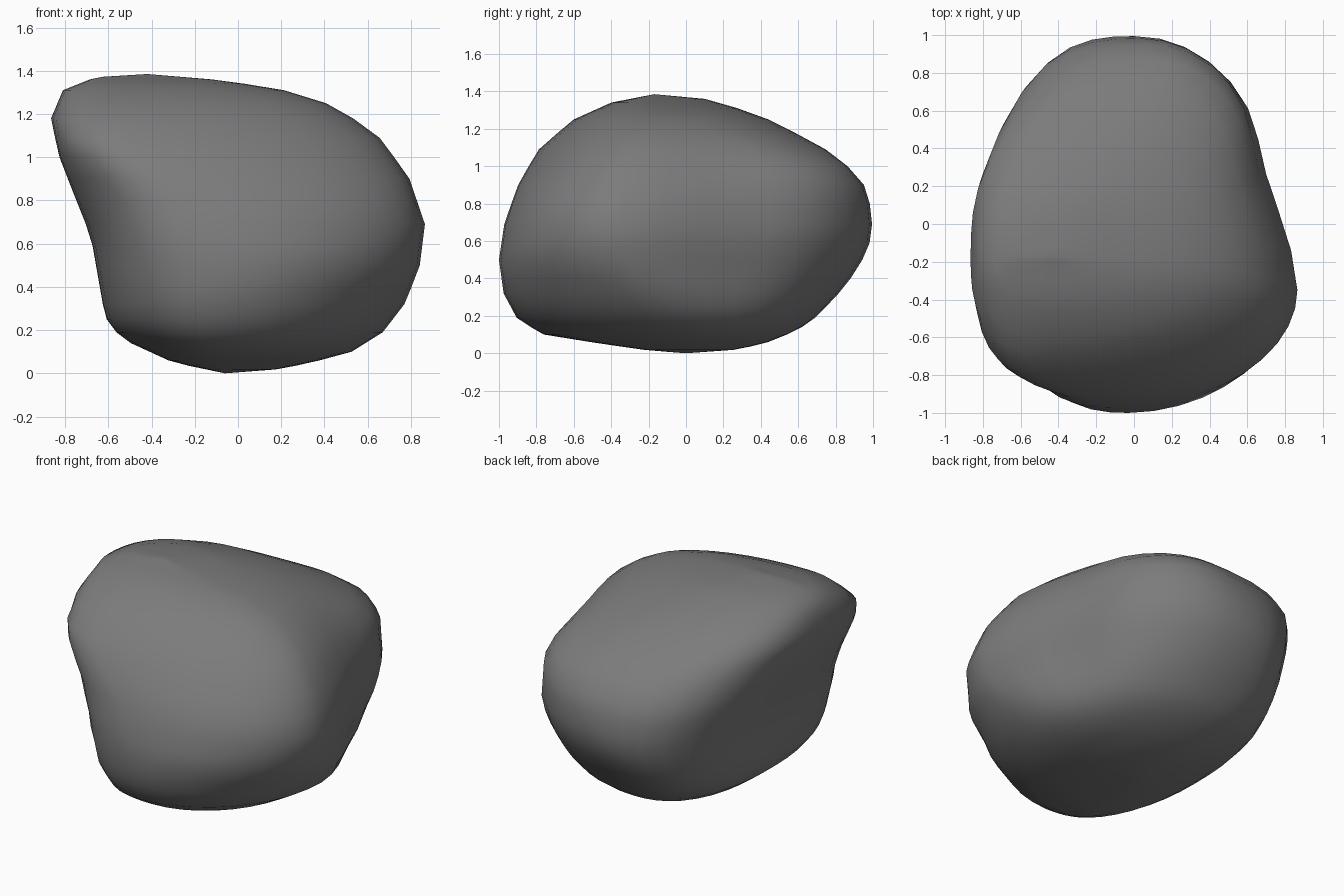
import bpy, bmesh, math

if "Cube" in bpy.data.objects:
    bpy.data.objects.remove(bpy.data.objects["Cube"])


def curve(points):
    """Piecewise-linear function of height from (z, value) pairs."""
    def at(z):
        if z <= points[0][0]:
            return points[0][1]
        for (z0, v0), (z1, v1) in zip(points, points[1:]):
            if z <= z1:
                return v0 + (v1 - v0) * (z - z0) / (z1 - z0)
        return points[-1][1]
    return at


TOP = 1.385
# Outer profiles of the boulder: left / right in x, front / back in y
left = curve([(0, -.06), (.05, -.3), (.16, -.54), (.26, -.615), (.63, -.68), (.83, -.76),
              (1.01, -.83), (1.18, -.865), (1.31, -.81), (1.37, -.66), (TOP, -.42)])
right = curve([(0, -.06), (.02, .2), (.09, .51), (.19, .67), (.32, .77), (.49, .84), (.69, .865),
               (.91, .79), (1.11, .64), (1.24, .44), (1.32, .18), (1.36, -.12), (TOP, -.42)])
front = curve([(0, 0), (.015, -.2), (.05, -.45), (.1, -.76), (.18, -.9), (.32, -.975), (.5, -1),
               (.7, -.97), (.92, -.89), (1.1, -.78), (1.25, -.6), (1.34, -.4), (TOP, -.17)])
back = curve([(0, 0), (.02, .28), (.07, .48), (.16, .66), (.3, .8), (.45, .92), (.58, .98), (.73, 1),
              (.89, .96), (1.05, .82), (1.17, .6), (1.28, .38), (1.36, .1), (TOP, -.17)])

# Where on each section those extremes lie
front_x = curve([(0, -.06), (.15, -.1), (.5, -.03), (.8, -.15), (1.07, -.5), (TOP, -.42)])
back_x = curve([(0, -.06), (.45, -.05), (.73, .01), (1, .1), (1.15, -.02), (1.3, -.3), (TOP, -.42)])
left_y = curve([(0, 0), (.2, -.12), (.63, -.1), (1, -.2), (TOP, -.17)])
right_y = curve([(0, 0), (.2, -.1), (.5, -.33), (.69, -.35), (1, -.3), (TOP, -.17)])

# Roundness of each quarter: 2 = ellipse, more = boxier
round_br = curve([(0, 2), (.3, 2), (.79, 2.1), (1, 2.3), (TOP, 2)])
round_bl = curve([(0, 2), (.3, 2.9), (.6, 2.7), (.9, 2.7), (1.18, 2.8), (1.33, 2.3), (TOP, 2)])
round_fl = curve([(0, 2), (.2, 2.2), (.5, 2.55), (.9, 2.6), (1.07, 2.8), (1.25, 2.4), (TOP, 2)])
round_fr = curve([(0, 2), (.2, 1.95), (.4, 1.87), (.8, 2.05), (TOP, 2)])
dent = curve([(.1, 0), (.4, .9), (.7, 1), (1, .8), (1.25, 0)])

STEPS = 10  # per quarter


def section(z):
    """Closed outline at height z, counter-clockwise from the right."""
    xl, xr, yf, yb = left(z), right(z), front(z), back(z)
    fx, bx, ly, ry = front_x(z), back_x(z), left_y(z), right_y(z)
    quarters = [(bx, ry, xr - bx, yb - ry, round_br(z)),
                (bx, ly, xl - bx, yb - ly, round_bl(z)),
                (fx, ly, xl - fx, yf - ly, round_fl(z)),
                (fx, ry, xr - fx, yf - ry, round_fr(z))]
    pts = []
    for q, (cx, cy, a, b, n) in enumerate(quarters):
        for i in range(STEPS):
            t = math.pi / 2 * i / STEPS
            if q % 2:
                t = math.pi / 2 - t
            c, s = max(math.cos(t), 0), max(math.sin(t), 0)
            k = (c ** n + s ** n) ** (-1 / n)
            x, y = cx + a * c * k, cy + b * s * k
            if q == 0 and i:  # shallow hollow in the right flank
                x -= .08 * dent(z) * math.exp(-((t - .45) / .27) ** 2)
            pts.append((x, y, z))
    return pts


# Boulder: stacked sections bridged with quads, closed with fans
levels = [.006, .018, .035, .06, .1, .14, .19, .25, .32, .4, .5, .59, .69, .8, .9,
          1, 1.09, 1.18, 1.25, 1.31, 1.34, 1.36, 1.372, 1.38]
bm = bmesh.new()
rings = [[bm.verts.new(p) for p in section(z)] for z in levels]
n = 4 * STEPS
for low, high in zip(rings, rings[1:]):
    for i in range(n):
        j = (i + 1) % n
        bm.faces.new((low[i], low[j], high[j], high[i]))
base = bm.verts.new((-.06, 0, 0))
peak = bm.verts.new((-.42, -.17, TOP))
for i in range(n):
    j = (i + 1) % n
    bm.faces.new((base, rings[0][j], rings[0][i]))
    bm.faces.new((peak, rings[-1][i], rings[-1][j]))
bmesh.ops.recalc_face_normals(bm, faces=bm.faces)
for f in bm.faces:
    f.smooth = True

mesh = bpy.data.meshes.new("boulder")
bm.to_mesh(mesh)
bm.free()
stone = bpy.data.materials.new("dark grey stone")
stone.diffuse_color = (.2, .2, .2, 1)
stone.use_nodes = True
stone.node_tree.nodes["Principled BSDF"].inputs["Base Color"].default_value = stone.diffuse_color
mesh.materials.append(stone)
boulder = bpy.data.objects.new("boulder", mesh)
bpy.context.collection.objects.link(boulder)
